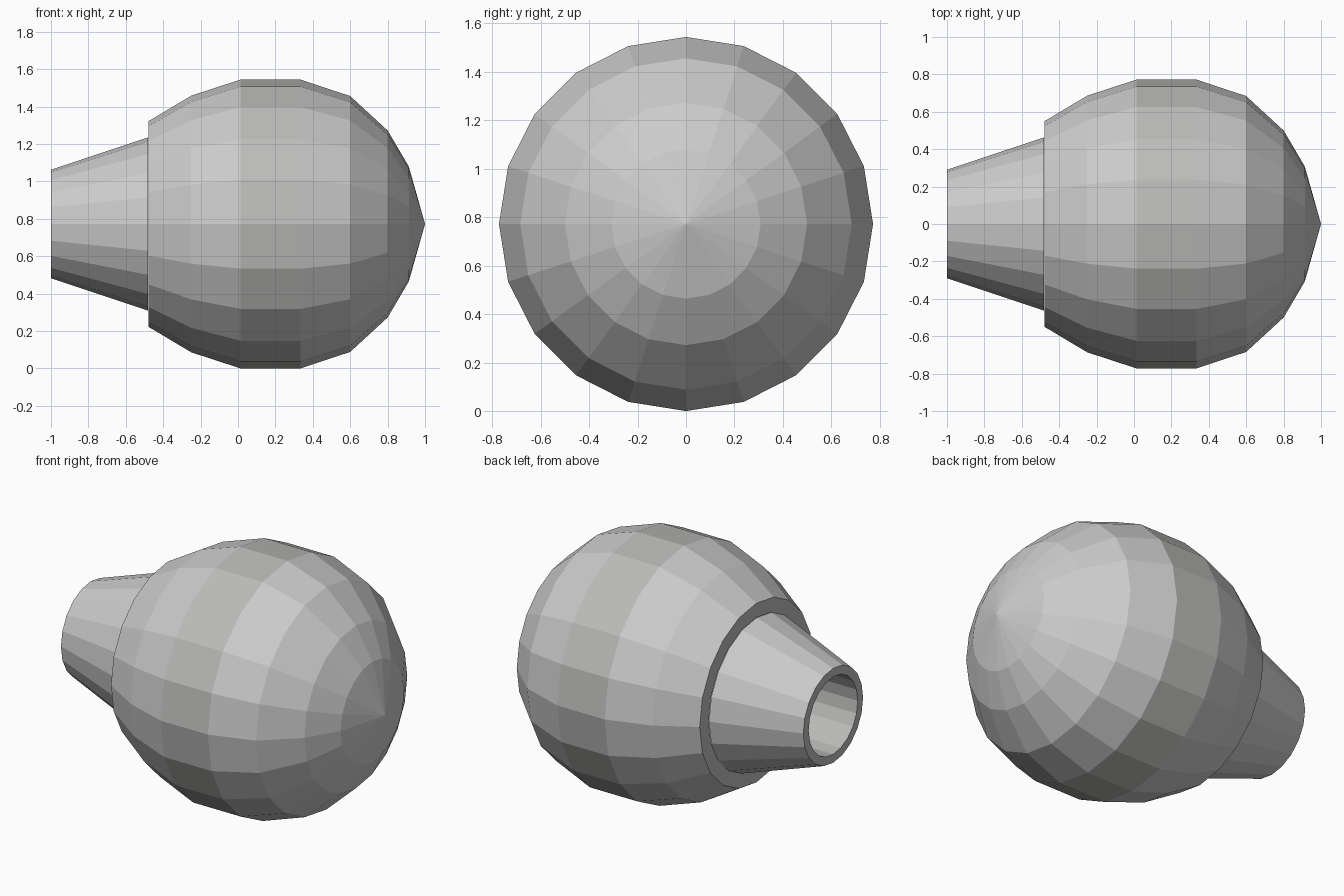
import bpy, bmesh
from math import cos, sin, tau

if "Cube" in bpy.data.objects:
    bpy.data.objects.remove(bpy.data.objects["Cube"])

SIDES = 20
CENTRE_Z = 0.772

grey = bpy.data.materials.new("trim_grey")
grey.diffuse_color = (0.5, 0.5, 0.49, 1)
grey.use_nodes = True
grey.node_tree.nodes["Principled BSDF"].inputs["Base Color"].default_value = grey.diffuse_color


def lathe(name, profile, mat=None):
    """Revolve (x, radius) points around the x axis with flat faces."""
    bm = bmesh.new()
    rings = []
    for x, r in profile:
        if r == 0:
            rings.append([bm.verts.new((x, 0, 0))] * SIDES)
        else:
            rings.append([bm.verts.new((x, r * cos(tau * j / SIDES), r * sin(tau * j / SIDES)))
                          for j in range(SIDES)])
    for a, b in zip(rings, rings[1:]):
        for j in range(SIDES):
            k = (j + 1) % SIDES
            corners = dict.fromkeys((a[j], a[k], b[k], b[j]))
            bm.faces.new(list(corners))
    mesh = bpy.data.meshes.new(name)
    bm.to_mesh(mesh)
    bm.free()
    obj = bpy.data.objects.new(name, mesh)
    obj.location.z = CENTRE_Z
    bpy.context.collection.objects.link(obj)
    if mat:
        mesh.materials.append(mat)
    return obj


# Tapered neck and its grey bore with rim
lathe("neck", [(-1, 0.29), (-0.48, 0.463)])
lathe("neck_bore", [(-0.48, 0), (-0.48, 0.238), (-1, 0.238), (-1, 0.29)], grey)

# Step between neck and bulb
lathe("collar", [(-0.478, 0.463), (-0.478, 0.55)], grey)

# Bulb: rear half, grey middle band, rounded nose
lathe("bulb_rear", [(-0.478, 0.55), (-0.25, 0.686), (0.013, 0.772)])
lathe("middle_band", [(0.013, 0.772), (0.335, 0.772)], grey)
lathe("bulb_nose", [(0.335, 0.772), (0.6, 0.684), (0.8, 0.5), (0.913, 0.308), (1, 0)])
